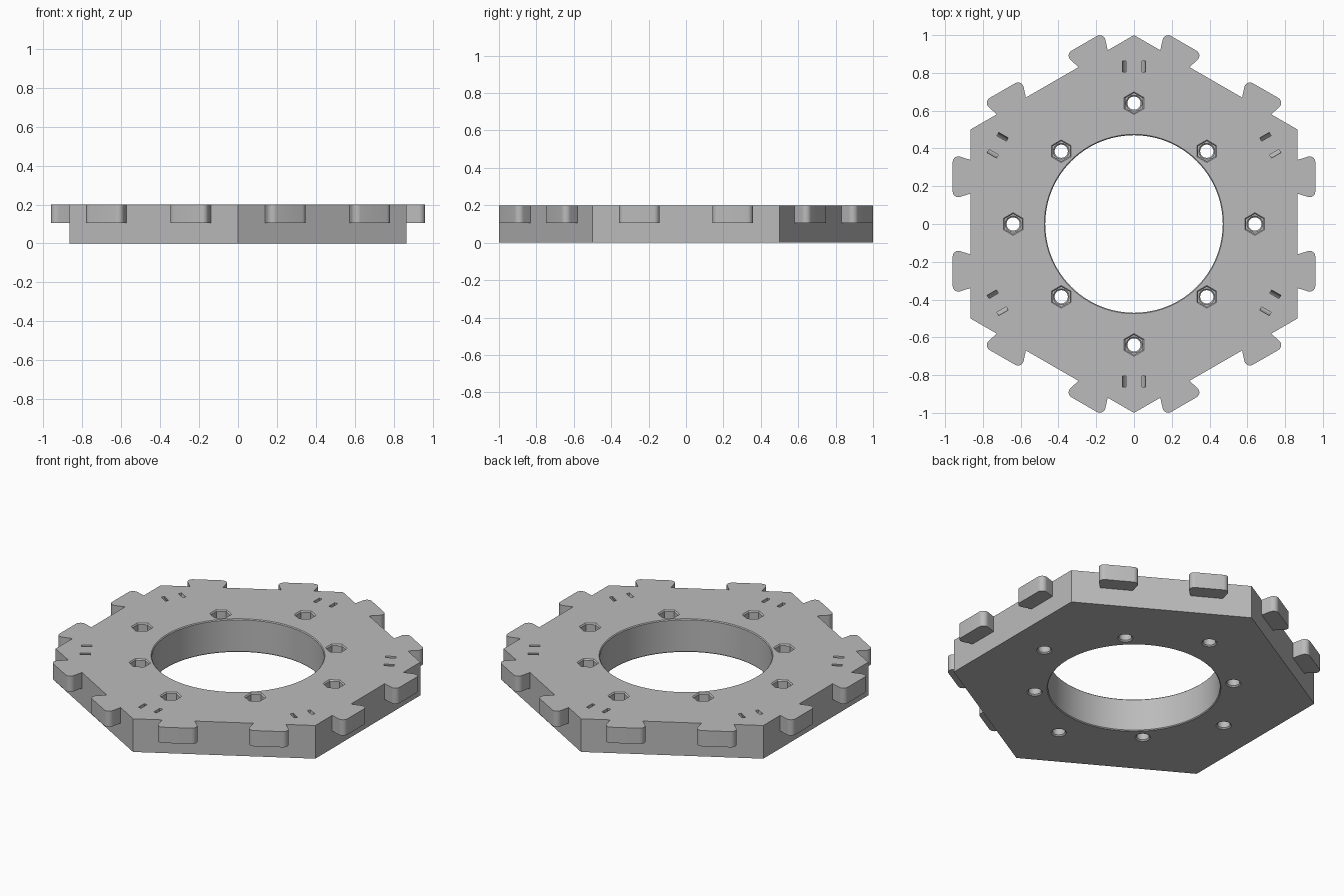
import bpy, bmesh, math
from mathutils import Matrix, Vector

if "Cube" in bpy.data.objects:
    bpy.data.objects.remove(bpy.data.objects["Cube"], do_unlink=True)

HEIGHT = 0.2
APOTHEM = math.sqrt(3) / 2

grey = bpy.data.materials.new("plain grey")
grey.use_nodes = True
grey.diffuse_color = (0.5, 0.5, 0.5, 1)
grey.node_tree.nodes["Principled BSDF"].inputs["Base Color"].default_value = (0.5, 0.5, 0.5, 1)


def loft(bm, rings):
    """Closed solid skinned through rings that have equal point counts."""
    loops = [[bm.verts.new(p) for p in ring] for ring in rings]
    n = len(loops[0])
    for a, b in zip(loops, loops[1:]):
        for i in range(n):
            j = (i + 1) % n
            bm.faces.new((a[i], a[j], b[j], b[i]))
    bm.faces.new(loops[0][::-1])
    bm.faces.new(loops[-1])


def turned(bm, sides, x, y, profile):
    """Regular-sided solid on a vertical axis, from (radius, height) pairs."""
    rings = []
    for r, z in profile:
        angles = [math.pi / 2 + math.tau * i / sides for i in range(sides)]
        rings.append([Vector((x + r * math.cos(a), y + r * math.sin(a), z)) for a in angles])
    loft(bm, rings)


def finish(bm, name):
    bmesh.ops.recalc_face_normals(bm, faces=bm.faces)
    mesh = bpy.data.meshes.new(name)
    bm.to_mesh(mesh)
    bm.free()
    mesh.materials.append(grey)
    obj = bpy.data.objects.new(name, mesh)
    bpy.context.collection.objects.link(obj)
    return obj


def combine(target, tool, operation):
    """Apply a boolean and discard the tool."""
    mod = target.modifiers.new(tool.name, "BOOLEAN")
    mod.operation = operation
    mod.solver = "EXACT"
    mod.object = tool
    bpy.context.view_layer.objects.active = target
    bpy.ops.object.modifier_apply(modifier=mod.name)
    bpy.data.objects.remove(tool, do_unlink=True)


def arc(cx, cy, r, start, end, steps):
    return [(cx + r * math.cos(math.radians(start + (end - start) * i / steps)),
             cy + r * math.sin(math.radians(start + (end - start) * i / steps)))
            for i in range(steps + 1)]


# Hexagonal plate
bm = bmesh.new()
turned(bm, 6, 0, 0, [(1, 0), (1, HEIGHT)])
plate = finish(bm, "hexagonal_plate")

# Dovetail tabs, two on each edge
half = arc(0.93, 0.078, 0.03, 0, 108, 8) + [(0.84, 0.081)]
outline = half + [(x, -y) for x, y in reversed(half)]
bm = bmesh.new()
for k in range(6):
    turn = Matrix.Rotation(k * math.pi / 3, 3, "Z")
    for side in (-0.25, 0.25):
        loft(bm, [[turn @ Vector((x, y + side, z)) for x, y in outline]
                  for z in (0.105, HEIGHT)])
combine(plate, finish(bm, "dovetail_tabs"), "UNION")

# Central opening with chamfered rims
c = 0.005
bm = bmesh.new()
turned(bm, 96, 0, 0, [(0.47 + 2 * c, -c), (0.47, c), (0.47, HEIGHT - c),
                      (0.47 + 2 * c, HEIGHT + c)])
combine(plate, finish(bm, "central_opening"), "DIFFERENCE")

# Nut pockets and bolt holes, alternating between two radii
nuts, bolts = bmesh.new(), bmesh.new()
c = 0.007
for k in range(8):
    r = 0.545 if k % 2 else 0.64
    x, y = r * math.cos(k * math.pi / 4), r * math.sin(k * math.pi / 4)
    turned(nuts, 6, x, y, [(0.053, 0.1), (0.053, HEIGHT - c), (0.053 + 2 * c, HEIGHT + c)])
    turned(bolts, 32, x, y, [(0.035 + 2 * c, -c), (0.035, c), (0.035, 0.1 - c),
                             (0.035 + 2 * c, 0.1 + c)])
combine(plate, finish(nuts, "nut_pockets"), "DIFFERENCE")
combine(plate, finish(bolts, "bolt_holes"), "DIFFERENCE")

# Curved tie channels under the surface near each corner
channel = ([(-0.062, HEIGHT + 0.04)] + arc(0, HEIGHT, 0.062, 180, 360, 16)
           + [(0.062, HEIGHT + 0.04), (0.042, HEIGHT + 0.04)]
           + arc(0, HEIGHT, 0.042, 360, 180, 16) + [(-0.042, HEIGHT + 0.04)])
bm = bmesh.new()
for k in range(6):
    turn = Matrix.Rotation(k * math.pi / 3, 3, "Z")
    loft(bm, [[turn @ Vector((x, y, z)) for x, z in channel] for y in (0.805, 0.862)])
combine(plate, finish(bm, "tie_channels"), "DIFFERENCE")

# Smooth round walls, keep crisp edges
bpy.ops.object.select_all(action="DESELECT")
plate.select_set(True)
bpy.context.view_layer.objects.active = plate
bpy.ops.object.shade_smooth_by_angle(angle=math.radians(30))
